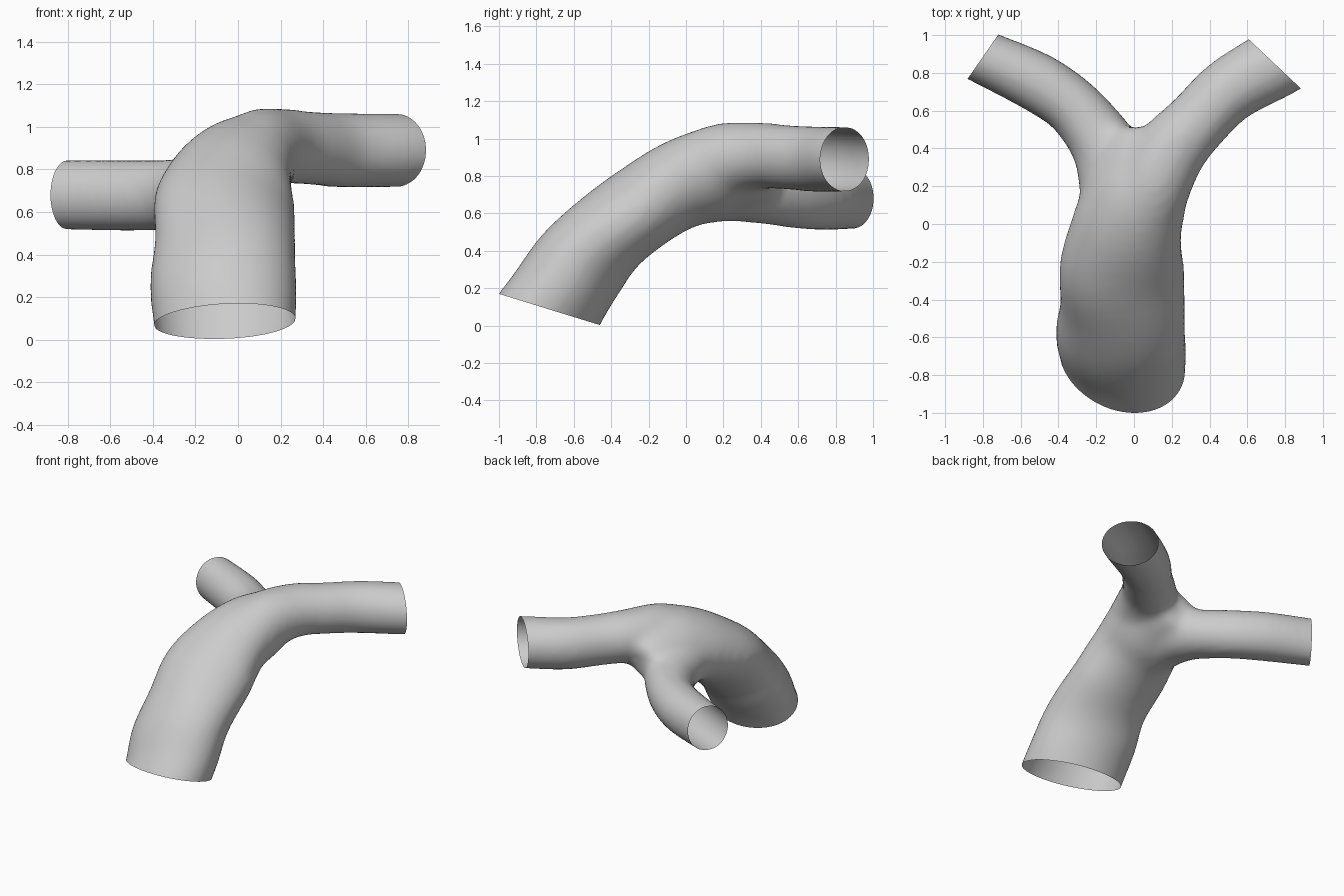
import bpy, bmesh, math
from mathutils import Vector

cube = bpy.data.objects.get("Cube")
if cube:
    bpy.data.objects.remove(cube)

grey = bpy.data.materials.new("plain grey")
grey.use_nodes = True
GREY = (0.6, 0.6, 0.6, 1)
grey.diffuse_color = GREY
grey.node_tree.nodes["Principled BSDF"].inputs["Base Color"].default_value = GREY


def smooth_path(rows, steps=6):
    """Catmull-Rom through rows of centre, half width, half height, roll."""
    rows = [Vector(r) for r in rows]
    pts = [rows[0] * 2 - rows[1]] + rows + [rows[-1] * 2 - rows[-2]]
    out = []
    for a, b, c, d in zip(pts, pts[1:], pts[2:], pts[3:]):
        for i in range(steps):
            t = i / steps
            out.append(0.5 * (2 * b + (c - a) * t + (2 * a - 5 * b + 4 * c - d) * t * t
                              + (3 * b - a - 3 * c + d) * t ** 3))
    return out + [rows[-1]]


def add_tube(bm, rows, sides=32):
    """Closed elliptical tube swept along a smoothed path."""
    path = smooth_path(rows)
    rings = []
    for i, p in enumerate(path):
        ahead = path[min(i + 1, len(path) - 1)]
        behind = path[max(i - 1, 0)]
        tangent = Vector(ahead[:3]) - Vector(behind[:3])
        tangent.normalize()
        side = tangent.cross(Vector((0, 0, 1))).normalized()
        up = side.cross(tangent)
        roll = math.radians(p[5])
        u = side * math.cos(roll) + up * math.sin(roll)
        v = up * math.cos(roll) - side * math.sin(roll)
        ring = []
        for k in range(sides):
            a = math.tau * k / sides
            ring.append(bm.verts.new(Vector(p[:3]) + u * p[3] * math.cos(a) + v * p[4] * math.sin(a)))
        rings.append(ring)
    for r, s in zip(rings, rings[1:]):
        for k in range(sides):
            n = (k + 1) % sides
            bm.faces.new((r[k], r[n], s[n], s[k]))
    bm.faces.new(rings[0][::-1])
    bm.faces.new(rings[-1])


# Rows: x, y, z, half width, half height, roll in degrees
trunk = [
    (-0.06, -0.88, -0.13, 0.335, 0.26, 25),
    (-0.06, -0.725, 0.085, 0.345, 0.262, 23),
    (-0.07, -0.59, 0.295, 0.35, 0.257, 13),
    (-0.06, -0.43, 0.48, 0.333, 0.237, 4),
    (-0.065, -0.225, 0.64, 0.333, 0.232, -4),
    (-0.04, -0.03, 0.755, 0.298, 0.238, 5),
    (0.005, 0.15, 0.812, 0.285, 0.235, 25),
    (0.015, 0.30, 0.82, 0.275, 0.195, 29),
    (0.02, 0.42, 0.81, 0.22, 0.155, 28),
    (0.035, 0.50, 0.8, 0.14, 0.11, 26),
]
left_branch = [
    (0.03, -0.05, 0.78, 0.2, 0.2, 0),
    (0.095, 0.18, 0.88, 0.2, 0.2, 0),
    (0.195, 0.385, 0.908, 0.19, 0.18, 0),
    (0.335, 0.54, 0.9, 0.172, 0.175, 0),
    (0.50, 0.705, 0.89, 0.175, 0.178, 0),
    (0.745, 0.848, 0.89, 0.188, 0.175, 0),
    (0.88, 0.93, 0.89, 0.188, 0.17, 0),
]
right_branch = [
    (-0.07, 0.0, 0.71, 0.19, 0.18, 0),
    (-0.1, 0.2, 0.73, 0.19, 0.175, 0),
    (-0.145, 0.38, 0.715, 0.18, 0.168, 0),
    (-0.225, 0.51, 0.695, 0.167, 0.166, 0),
    (-0.345, 0.64, 0.68, 0.157, 0.168, 0),
    (-0.525, 0.757, 0.677, 0.16, 0.17, 0),
    (-0.80, 0.885, 0.68, 0.145, 0.168, 0),
    (-0.95, 0.96, 0.68, 0.145, 0.165, 0),
]

# Merge the three tubes into one skin
bm = bmesh.new()
for rows in (trunk, left_branch, right_branch):
    add_tube(bm, rows)
bmesh.ops.recalc_face_normals(bm, faces=bm.faces)
mesh = bpy.data.meshes.new("forked_tube")
bm.to_mesh(mesh)
bm.free()
tube = bpy.data.objects.new("forked_tube", mesh)
bpy.context.collection.objects.link(tube)
remesh = tube.modifiers.new("merge", 'REMESH')
remesh.mode = 'VOXEL'
remesh.voxel_size = 0.024
relax = tube.modifiers.new("relax", 'SMOOTH')
relax.factor = 0.5
relax.iterations = 24

# Slice the three ends open, leaving a hollow shell
bm = bmesh.new()
bm.from_object(tube, bpy.context.evaluated_depsgraph_get())
ends = [
    ((-0.06, -0.725, 0.085), (0, -0.17, -0.55)),
    ((0.745, 0.848, 0.89), (0.255, 0.27, 0)),
    ((-0.80, 0.885, 0.685), (-0.23, 0.16, 0)),
]
for point, normal in ends:
    bmesh.ops.bisect_plane(bm, geom=bm.verts[:] + bm.edges[:] + bm.faces[:], dist=0.0001,
                           plane_co=point, plane_no=normal, clear_outer=True)
tube.modifiers.clear()
bm.to_mesh(mesh)
bm.free()
mesh.materials.clear()
mesh.materials.append(grey)
for face in mesh.polygons:
    face.material_index = 0

bpy.context.view_layer.objects.active = tube
tube.select_set(True)
bpy.ops.object.shade_smooth_by_angle(angle=math.radians(40))
